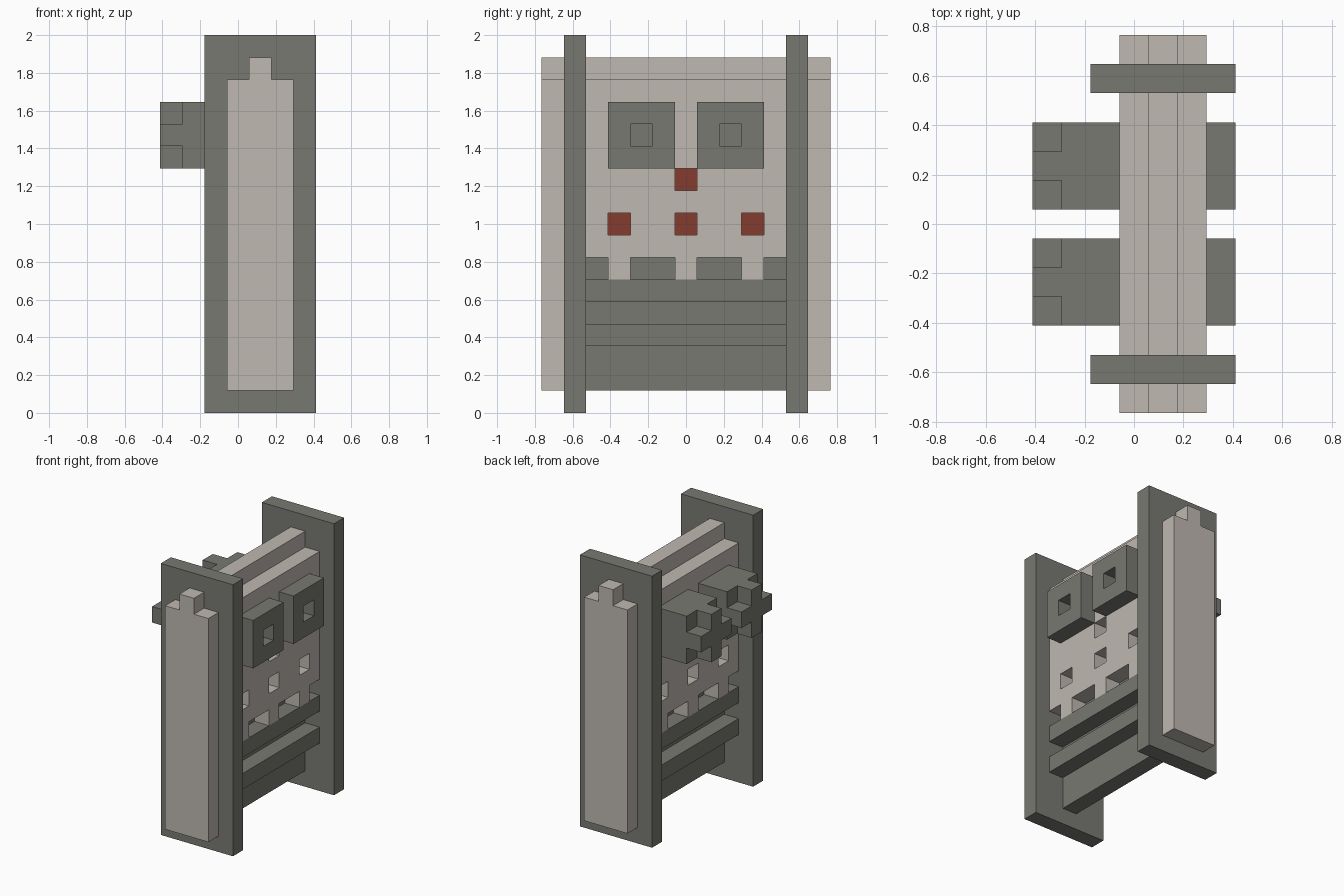
import bpy, bmesh, math
from mathutils import Vector

cube = bpy.data.objects.get("Cube")
if cube:
    bpy.data.objects.remove(cube, do_unlink=True)


def material(name, rgb):
    m = bpy.data.materials.new(name)
    m.use_nodes = True
    m.diffuse_color = (*rgb, 1)
    m.node_tree.nodes["Principled BSDF"].inputs["Base Color"].default_value = (*rgb, 1)
    return m


pale = material("pale_stone", (0.52, 0.48, 0.44))
dark = material("dark_stone", (0.19, 0.19, 0.17))
red = material("red_core", (0.23, 0.045, 0.03))

U = 2 / 17                       # block size
ORIGIN = Vector((-3.5, -6.5, 0))
cells = {}                       # block position -> part name
parts = {}                       # part name -> material


def fill(part, mat, x, y, z):
    """Claim a box of blocks for a part; part None carves them away."""
    if part:
        parts[part] = mat
    for i in range(*x):
        for j in range(*y):
            for k in range(*z):
                if part:
                    cells[i, j, k] = part
                else:
                    cells.pop((i, j, k), None)


def carve(x, y, z):
    fill(None, None, x, y, z)


# Pale body slab with a ridge along the top
fill("body", pale, (3, 6), (0, 13), (1, 15))
fill("body", pale, (4, 5), (0, 13), (15, 16))

# Dark base: thin core with two wider rails
fill("base_core", dark, (4, 5), (2, 11), (1, 7))
for x in (3, 5):
    carve((x, x + 1), (2, 11), (1, 6))
for name, z in (("lower_rail", 3), ("upper_rail", 5)):
    fill(name, dark, (3, 6), (2, 11), (z, z + 1))

# Notches above the upper rail, leaving pale teeth
for x in (3, 5):
    for y in ((2, 3), (4, 6), (7, 9), (10, 11)):
        carve((x, x + 1), y, (6, 7))

# Square pits on both faces with red bottoms
for y, z in ((6, 10), (3, 8), (6, 8), (9, 8)):
    fill("red_inlays", red, (4, 5), (y, y + 1), (z, z + 1))
    for x in (3, 5):
        carve((x, x + 1), (y, y + 1), (z, z + 1))

# Eye blocks: square socket on one face, plus-shaped stud on the other
for name, y in (("right_eye", 3), ("left_eye", 7)):
    fill(name, dark, (1, 7), (y, y + 3), (11, 14))
    carve((6, 7), (y + 1, y + 2), (12, 13))
    fill(name, dark, (0, 1), (y, y + 3), (12, 13))
    fill(name, dark, (0, 1), (y + 1, y + 2), (11, 14))

# Upright end panels
for name, y in (("front_panel", 1), ("back_panel", 11)):
    fill(name, dark, (2, 7), (y, y + 1), (0, 17))


def build(part, mat):
    """Turn the exposed sides of a part's blocks into one clean mesh."""
    bm = bmesh.new()
    for pos, owner in cells.items():
        if owner != part:
            continue
        for axis in range(3):
            for side in (-1, 1):
                n = Vector((0, 0, 0))
                n[axis] = side
                if tuple(int(p + q) for p, q in zip(pos, n)) in cells:
                    continue
                a = Vector((0, 0, 0))
                a[(axis + 1) % 3] = 0.5
                b = n.cross(a)
                mid = Vector(pos) + Vector((0.5, 0.5, 0.5)) + n / 2
                corners = (mid - a - b, mid + a - b, mid + a + b, mid - a + b)
                bm.faces.new([bm.verts.new((c + ORIGIN) * U) for c in corners])
    bmesh.ops.remove_doubles(bm, verts=bm.verts, dist=U / 100)
    bmesh.ops.dissolve_limit(bm, angle_limit=math.radians(1),
                             verts=bm.verts, edges=bm.edges)
    mesh = bpy.data.meshes.new(part)
    bm.to_mesh(mesh)
    bm.free()
    mesh.materials.append(mat)
    bpy.context.collection.objects.link(bpy.data.objects.new(part, mesh))


for part, mat in parts.items():
    build(part, mat)
